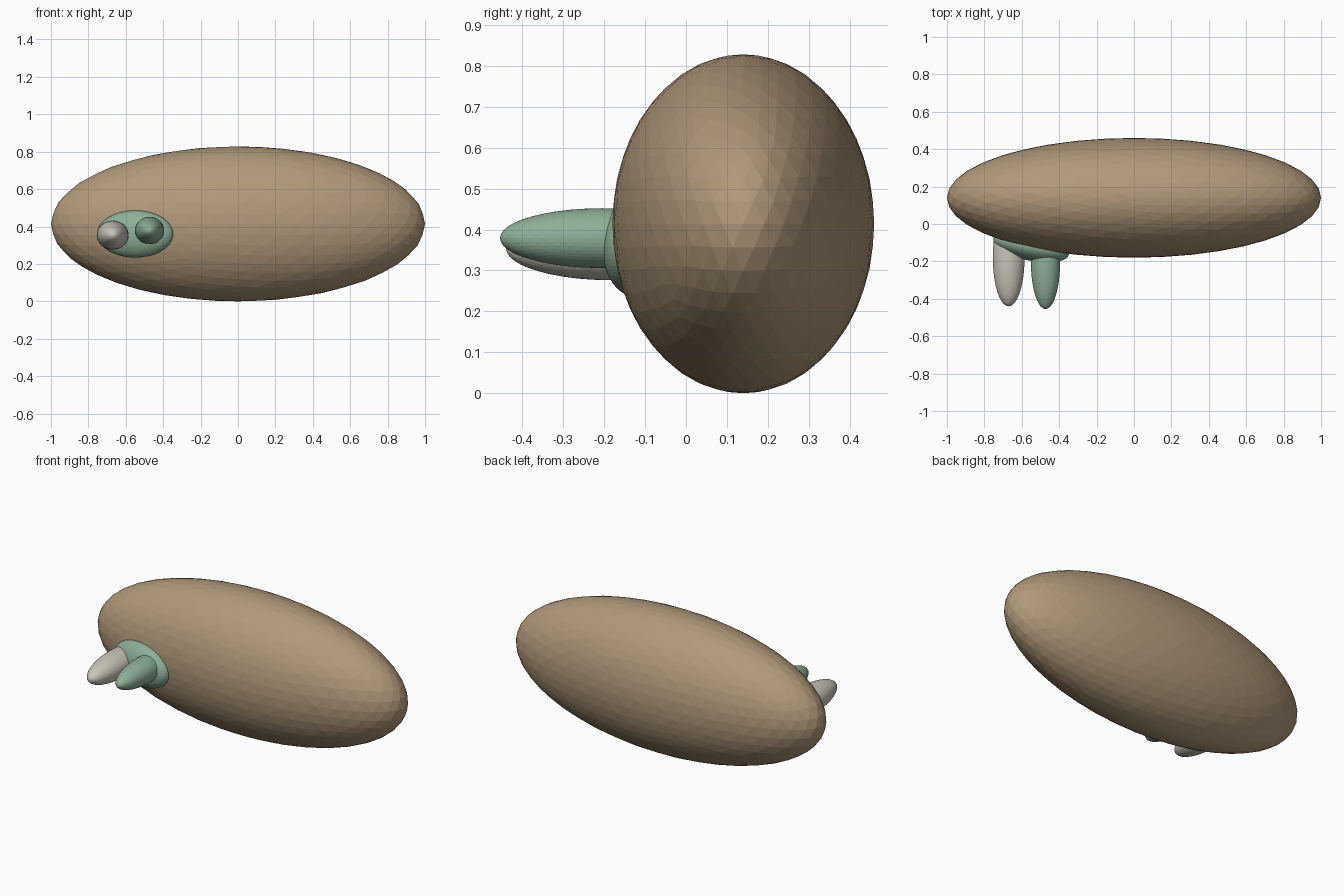
import bpy
from math import radians

cube = bpy.data.objects.get("Cube")
if cube:
    bpy.data.objects.remove(cube, do_unlink=True)


def make_material(name, color):
    mat = bpy.data.materials.new(name)
    mat.use_nodes = True
    mat.diffuse_color = (*color, 1)
    bsdf = next(n for n in mat.node_tree.nodes if n.type == 'BSDF_PRINCIPLED')
    bsdf.inputs["Base Color"].default_value = (*color, 1)
    bsdf.inputs["Roughness"].default_value = 0.8
    return mat


tan = make_material("tan", (0.44, 0.32, 0.195))
sage = make_material("sage green", (0.27, 0.43, 0.31))
cream = make_material("cream", (0.58, 0.56, 0.48))


def ellipsoid(name, center, radii, mat, turn=0):
    """Faceted ellipsoid, turned about the vertical by some degrees."""
    bpy.ops.mesh.primitive_ico_sphere_add(
        subdivisions=4, radius=1, location=center, rotation=(0, 0, radians(turn)))
    obj = bpy.context.object
    obj.name = name
    obj.scale = radii
    obj.data.materials.append(mat)
    return obj


# Long egg-shaped body
ellipsoid("body", (0, 0.14, 0.414), (1.0, 0.32, 0.414), tan)

# Flat pad that hugs the curved front of the body
ellipsoid("pad", (-0.55, -0.12, 0.36), (0.207, 0.076, 0.126), sage, turn=-12)

# Two blunt prongs pointing forward from the pad
ellipsoid("outer_prong", (-0.67, -0.18, 0.354), (0.085, 0.26, 0.078), cream)
ellipsoid("inner_prong", (-0.473, -0.205, 0.379), (0.078, 0.25, 0.073), sage)
